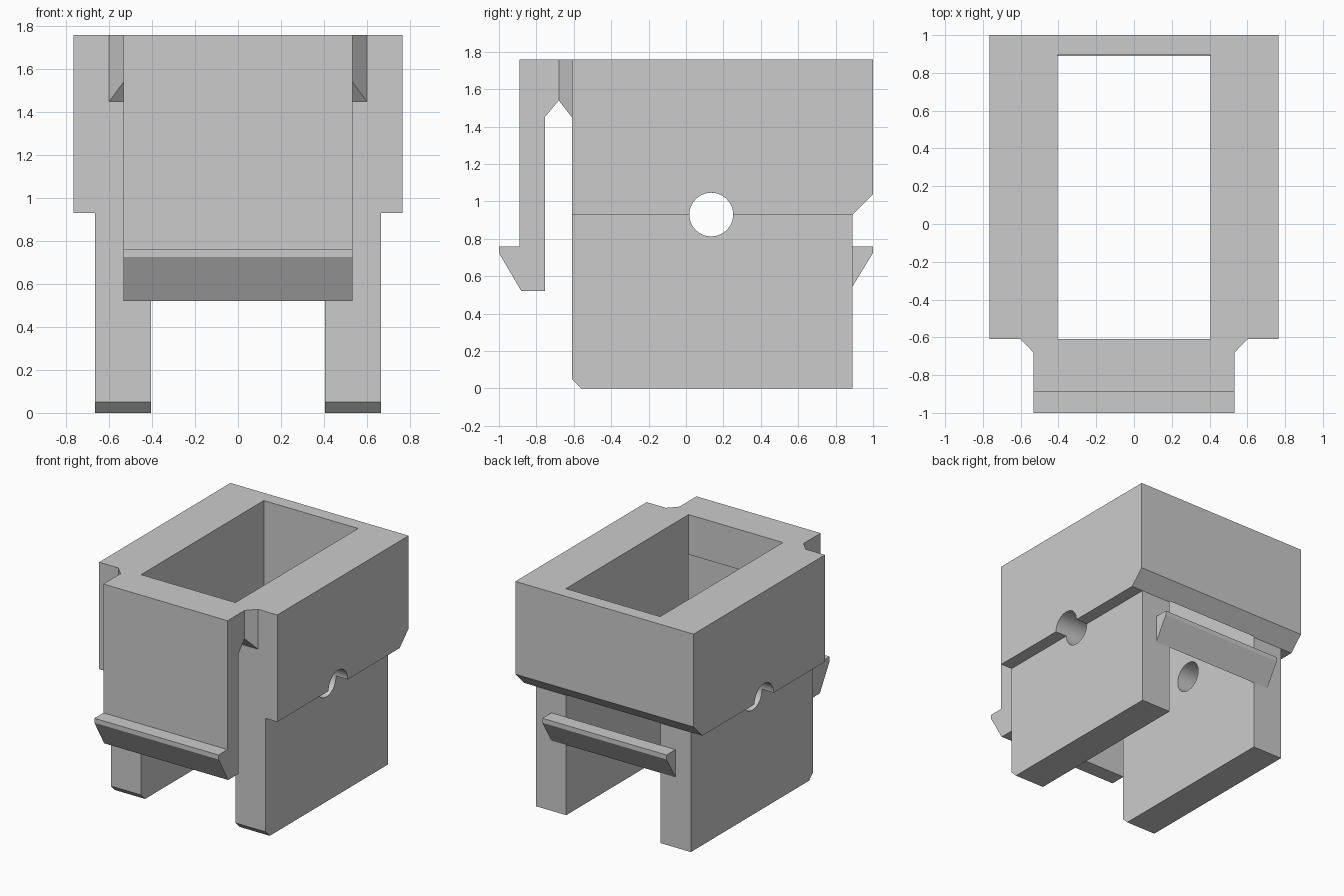
import bpy, bmesh, math
from mathutils import Matrix

if "Cube" in bpy.data.objects:
    bpy.data.objects.remove(bpy.data.objects["Cube"])


def loft(name, ring_a, ring_b):
    """Closed solid between two matching rings of points."""
    bm = bmesh.new()
    a = [bm.verts.new(p) for p in ring_a]
    b = [bm.verts.new(p) for p in ring_b]
    bm.faces.new(a)
    bm.faces.new(b[::-1])
    for i in range(len(a)):
        j = (i + 1) % len(a)
        bm.faces.new((a[j], a[i], b[i], b[j]))
    bmesh.ops.recalc_face_normals(bm, faces=bm.faces)
    return finish(name, bm)


def finish(name, bm):
    me = bpy.data.meshes.new(name)
    bm.to_mesh(me)
    bm.free()
    ob = bpy.data.objects.new(name, me)
    bpy.context.collection.objects.link(ob)
    return ob


def side_profile(name, yz, x0, x1):
    return loft(name, [(x0, y, z) for y, z in yz], [(x1, y, z) for y, z in yz])


def combine(target, tool, op):
    """Apply an exact boolean and discard the tool."""
    bpy.context.view_layer.objects.active = target
    m = target.modifiers.new(op, 'BOOLEAN')
    m.operation, m.solver, m.object = op, 'EXACT', tool
    bpy.ops.object.modifier_apply(modifier=m.name)
    bpy.data.objects.remove(tool)


F, T = -0.61, 1.76        # front plane of the walls, top
IN, LEG, OUT = 0.405, 0.665, 0.765

# Rear wall with chamfered lower edge
housing = side_profile("clip_housing",
                       [(0.895, 0.935), (1, 1.04), (1, T), (0.895, T)], -IN, IN)
parts = []

# Side walls, legs and corner gussets on both sides
for s in (-1, 1):
    parts.append(side_profile("side_wall",
        [(F, 0.93), (0.89, 0.93), (1, 1.04), (1, T), (F, T)], s * IN, s * OUT))
    parts.append(side_profile("leg",
        [(F, 0.05), (-0.56, 0), (0.89, 0), (0.89, 0.93), (F, 0.93)], s * IN, s * LEG))

# Flexible front latch with its bridge to the body
parts.append(side_profile("front_latch",
    [(F, T), (-0.89, T), (-0.89, 0.76), (-1, 0.76), (-1, 0.725), (-0.88, 0.52),
     (-0.755, 0.52), (-0.755, 1.45), (-0.68, 1.54), (F, 1.45)], -0.533, 0.533))

for s in (-1, 1):
    tri = [(0.533, -0.68, 1.54), (0.533, F, 1.45), (0.6, F, 1.45)]
    parts.append(loft("corner_gusset", [(s * x, y, z) for x, y, z in tri],
                      [(s * x, y, T) for x, y, z in tri]))

# Rear catch bar spanning the legs
parts.append(side_profile("rear_catch",
    [(0.89, 0.545), (1, 0.725), (1, 0.76), (0.89, 0.76)], -0.533, 0.533))

for p in parts:
    combine(housing, p, 'UNION')

# Cross pin hole through both sides
bm = bmesh.new()
bmesh.ops.create_cone(bm, cap_ends=True, segments=40, radius1=0.117, radius2=0.117, depth=2,
    matrix=Matrix.Translation((0, 0.135, 0.93)) @ Matrix.Rotation(math.pi / 2, 4, 'Y'))
hole = finish("pin_hole_cutter", bm)
hole.hide_render = True
combine(housing, hole, 'DIFFERENCE')

# Smooth hole, crisp edges
housing.select_set(True)
bpy.context.view_layer.objects.active = housing
bpy.ops.object.shade_smooth_by_angle(angle=math.radians(25))
